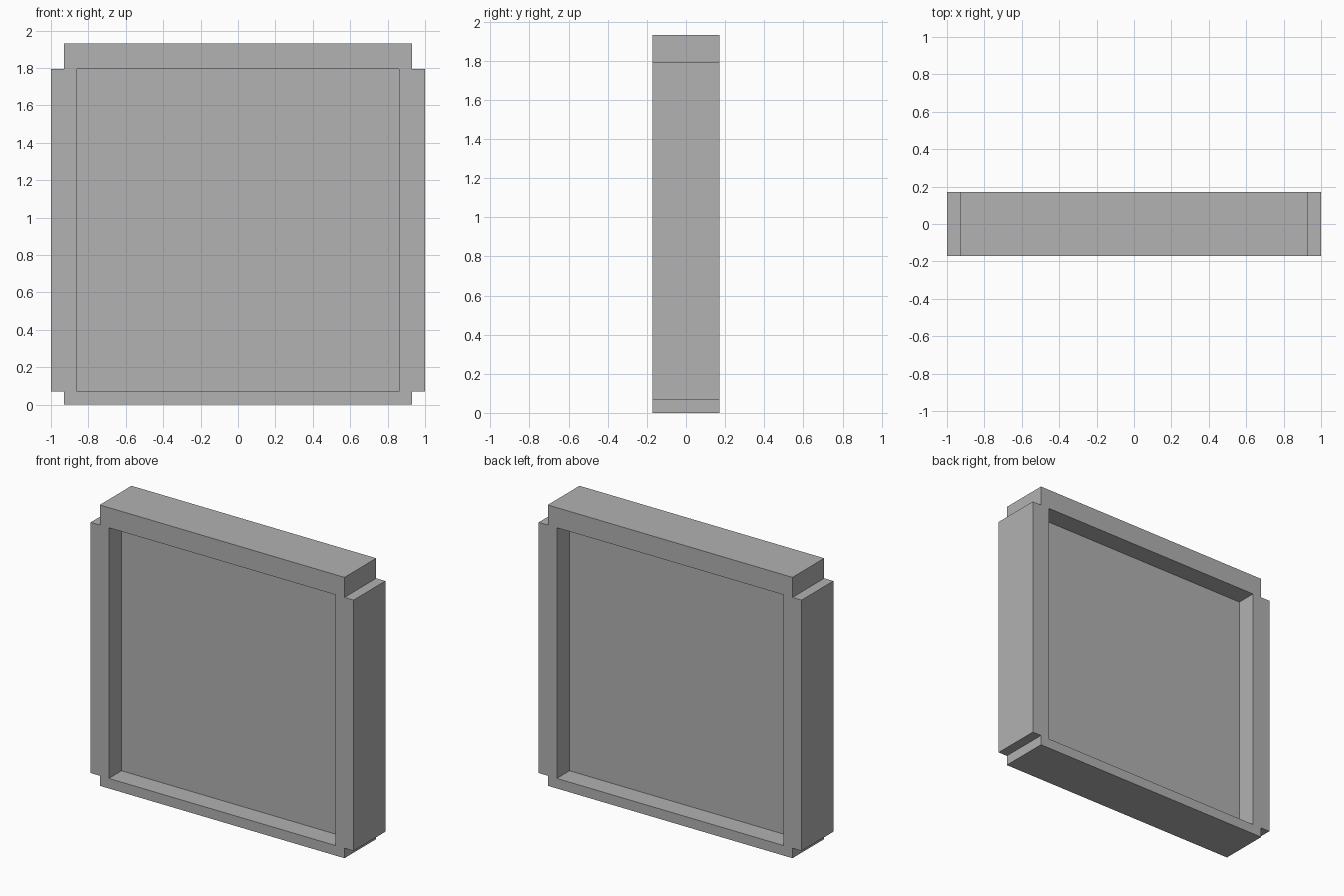
import bpy

cube = bpy.data.objects.get("Cube")
if cube:
    bpy.data.objects.remove(cube, do_unlink=True)

# One unit is the thickness of the centre panel
U = 2 / 29

# Plain grey
grey = bpy.data.materials.new("plain_grey")
grey.use_nodes = True
colour = (0.445, 0.445, 0.445, 1)
grey.diffuse_color = colour
grey.node_tree.nodes["Principled BSDF"].inputs["Base Color"].default_value = colour


def board(name, x0, x1, z0, z1, depth):
    """Box between grid positions, centred on y = 0."""
    bpy.ops.mesh.primitive_cube_add(size=1)
    obj = bpy.context.object
    obj.name = name
    obj.location = ((x0 + x1) / 2 * U, 0, (z0 + z1) / 2 * U)
    obj.scale = ((x1 - x0) * U, depth * U, (z1 - z0) * U)
    bpy.ops.object.transform_apply(location=True, scale=True)
    obj.data.materials.append(grey)
    return obj


DEPTH = 5
HALF_OPENING, HALF_RAIL, HALF_WIDTH = 12.5, 13.5, 14.5
SILL, HEAD, TOP = 1, 26, 28

# Recessed centre panel
board("centre_panel", -HALF_OPENING, HALF_OPENING, SILL, HEAD, 1)

# Frame rails
board("bottom_rail", -HALF_RAIL, HALF_RAIL, 0, SILL, DEPTH)
board("top_rail", -HALF_RAIL, HALF_RAIL, HEAD, TOP, DEPTH)

# Frame side posts
board("left_post", HALF_OPENING, HALF_WIDTH, SILL, HEAD, DEPTH)
board("right_post", -HALF_WIDTH, -HALF_OPENING, SILL, HEAD, DEPTH)
